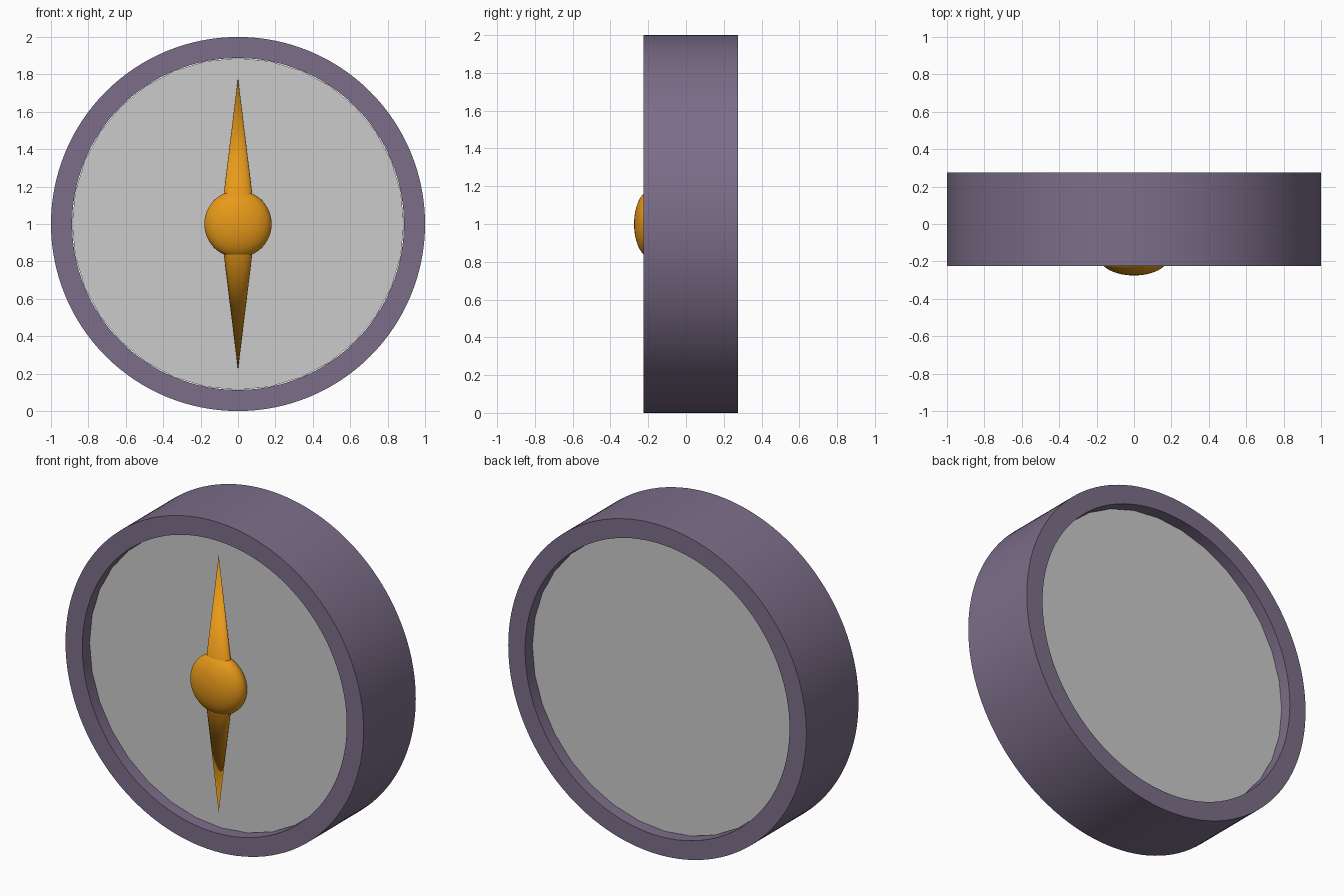
import bpy, bmesh
from math import radians, pi
from mathutils import Matrix

if "Cube" in bpy.data.objects:
    bpy.data.objects.remove(bpy.data.objects["Cube"])


def material(name, color):
    m = bpy.data.materials.new(name)
    m.diffuse_color = color
    m.use_nodes = True
    m.node_tree.nodes["Principled BSDF"].inputs["Base Color"].default_value = m.diffuse_color
    return m


PURPLE = material("purple", (0.20, 0.155, 0.25, 1))
ORANGE = material("orange", (0.80, 0.32, 0.01, 1))


def add_object(name, bm, mat=None):
    bmesh.ops.recalc_face_normals(bm, faces=bm.faces)
    mesh = bpy.data.meshes.new(name)
    bm.to_mesh(mesh)
    bm.free()
    ob = bpy.data.objects.new(name, mesh)
    bpy.context.collection.objects.link(ob)
    if mat:
        mesh.materials.append(mat)
    bpy.ops.object.select_all(action='DESELECT')
    ob.select_set(True)
    bpy.context.view_layer.objects.active = ob
    bpy.ops.object.shade_smooth_by_angle(angle=radians(35))
    return ob


def lathe(name, profile, sides, mat=None):
    """Spin a closed (radius, y) profile about the y axis through z = 1."""
    bm = bmesh.new()
    verts = [bm.verts.new((0, y, 1 + r)) for r, y in profile]
    edges = [bm.edges.new((verts[i], verts[(i + 1) % len(verts)]))
             for i in range(len(verts))]
    bmesh.ops.spin(bm, geom=verts + edges, cent=(0, 0, 1), axis=(0, 1, 0),
                   angle=2 * pi, steps=sides, use_merge=True)
    bmesh.ops.remove_doubles(bm, verts=bm.verts, dist=1e-5)
    return add_object(name, bm, mat)


# Outer casing ring
lathe("casing_ring", [(1, -0.225), (1, 0.275), (0.887, 0.275), (0.887, -0.225)],
      128, PURPLE)

# Recessed dial plate with visible facets
bm = bmesh.new()
bmesh.ops.create_cone(bm, cap_ends=True, segments=32, radius1=0.887,
                      radius2=0.887, depth=0.36,
                      matrix=Matrix.Translation((0, 0.025, 1))
                      @ Matrix.Rotation(pi / 2, 4, 'X'))
add_object("dial_plate", bm)

# Flattened centre hub
FLATTEN = Matrix.Translation((0, -0.185, 1)) @ Matrix.Diagonal((1, 0.5, 1, 1))
bm = bmesh.new()
bmesh.ops.create_uvsphere(bm, u_segments=48, v_segments=24, radius=0.18,
                          matrix=FLATTEN)
add_object("hub", bm, ORANGE)

# Two tapering needle halves
for name, turn in (("needle_upper", 0), ("needle_lower", pi)):
    bm = bmesh.new()
    bmesh.ops.create_cone(bm, cap_ends=True, segments=32, radius1=0.096,
                          radius2=0, depth=0.78,
                          matrix=FLATTEN @ Matrix.Rotation(turn, 4, 'Y')
                          @ Matrix.Translation((0, 0, 0.39)))
    add_object(name, bm, ORANGE)
